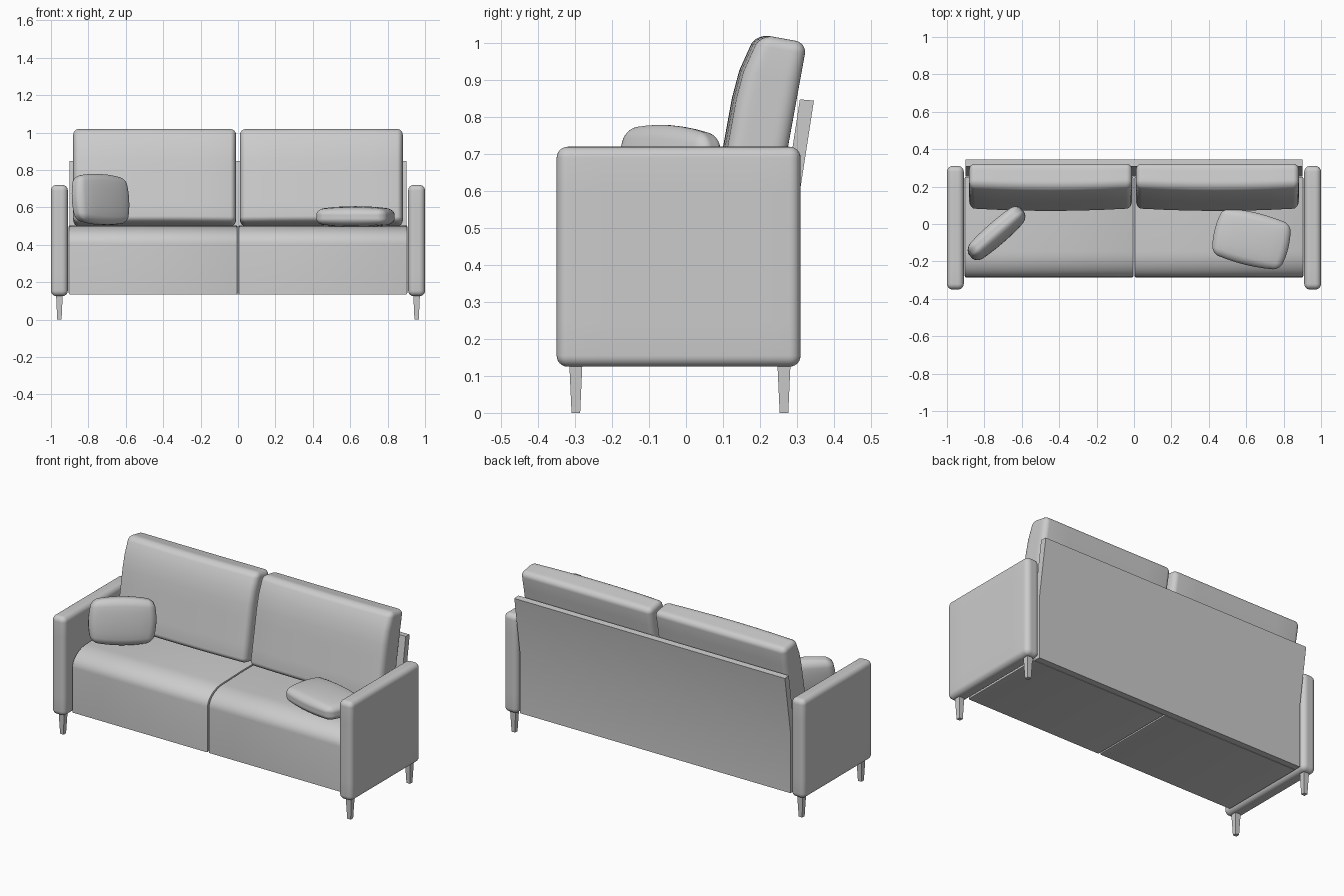
import bpy, bmesh
from math import sin, cos, tan, pi, copysign
from mathutils import Vector

if "Cube" in bpy.data.objects:
    bpy.data.objects.remove(bpy.data.objects["Cube"])


def finish(name, bm, loc=(0, 0, 0), rot=(0, 0, 0), angle=35):
    bmesh.ops.recalc_face_normals(bm, faces=bm.faces)
    mesh = bpy.data.meshes.new(name)
    bm.to_mesh(mesh)
    bm.free()
    ob = bpy.data.objects.new(name, mesh)
    bpy.context.collection.objects.link(ob)
    ob.location, ob.rotation_euler = loc, rot
    bpy.ops.object.select_all(action='DESELECT')
    ob.select_set(True)
    bpy.context.view_layer.objects.active = ob
    bpy.ops.object.shade_smooth_by_angle(angle=angle * pi / 180)
    return ob


def soft_box(name, half, r, loc, rot=(0, 0, 0), shape=None):
    """Rounded box on a 12x12 grid per side, with optional reshaping."""
    bm = bmesh.new()
    bmesh.ops.create_cube(bm, size=2)
    bmesh.ops.subdivide_edges(bm, edges=bm.edges[:], cuts=11, use_grid_fill=True)
    for v in bm.verts:
        inner, out = Vector(), Vector()
        for a in range(3):
            c = v.co[a] * 2
            inner[a] = max(-1, min(1, c)) * (half[a] - r)
            out[a] = copysign(tan(max(0, abs(c) - 1) * pi / 4), c)
        p = inner + out.normalized() * r
        if shape:
            p = shape(p, [p[a] / half[a] for a in range(3)])
        v.co = p
    return finish(name, bm, loc, rot, 50)


def prism(name, profile, x0, x1, bevel=0.0):
    """Side profile (y, z) extruded along x."""
    bm = bmesh.new()
    face = bm.faces.new([bm.verts.new((x0, y, z)) for y, z in profile])
    ext = bmesh.ops.extrude_face_region(bm, geom=[face])
    verts = [g for g in ext['geom'] if isinstance(g, bmesh.types.BMVert)]
    bmesh.ops.translate(bm, verts=verts, vec=(x1 - x0, 0, 0))
    if bevel:
        rims = [e for e in bm.edges if abs(e.verts[0].co.x - e.verts[1].co.x) < 1e-6]
        bmesh.ops.bevel(bm, geom=rims, offset=bevel, segments=2, profile=0.5, affect='EDGES')
    return finish(name, bm)


def back_shape(p, n):
    # front swells toward the middle and thins at the top
    t = min(1, max(0, (1 - n[2]) / 0.7))
    swell = 0.003 + 0.036 * t * (2 - t) + 0.014 * (1 - n[0] ** 2)
    p.y -= swell * (1 - n[1]) / 2
    return p


def pillow_shape(p, n):
    # thin rim, plump centre, gently bowed outline
    u, w = 1 - n[0] ** 2, 1 - n[2] ** 2
    p.y *= 0.58 + 0.42 * (max(0, u) * max(0, w)) ** 0.5
    p.x += 0.018 * n[0] * w
    p.z += 0.018 * n[2] * u
    return p


# Seat side profile with a waterfall front edge
seat = [(0.252, 0.135), (-0.285, 0.135)]
for i in range(11):
    a = i / 10 * pi / 2
    seat.append((-0.145 - 0.14 * cos(a), 0.405 + 0.093 * sin(a)))
seat += [(0.05, 0.503), (0.252, 0.503)]

for side, s in (("left", -1), ("right", 1)):
    # Arms
    soft_box(side + "_arm", (0.045, 0.33, 0.2975), 0.03, (s * 0.955, -0.02, 0.4225))
    # Seat halves
    prism(side + "_seat", seat, s * 0.003, s * 0.905, 0.006)
    # Back cushions
    soft_box(side + "_back_cushion", (0.435, 0.06, 0.258), 0.03,
             (s * 0.446, 0.222, 0.758), (-0.18, 0, 0), back_shape)
    # Tapered square legs
    for end, y in (("front", -0.298), ("back", 0.265)):
        bm = bmesh.new()
        bmesh.ops.create_cone(bm, cap_ends=True, segments=4, radius1=0.0165,
                              radius2=0.0255, depth=0.14)
        finish(f"{side}_{end}_leg", bm, (s * 0.955, y, 0.07), (0, 0, pi / 4))

# Bent back panel
prism("back_panel", [(0.255, 0.135), (0.293, 0.135), (0.293, 0.5), (0.346, 0.845),
                     (0.308, 0.848), (0.255, 0.5)], -0.9, 0.9)

# Loose pillows, one leaning and one lying flat
soft_box("leaning_pillow", (0.168, 0.056, 0.118), 0.035, (-0.735, -0.05, 0.642),
         (-0.13, 0.05, 0.716), pillow_shape)
soft_box("flat_pillow", (0.185, 0.056, 0.124), 0.035, (0.628, -0.08, 0.55),
         (-pi / 2, 0, -0.24), pillow_shape)
